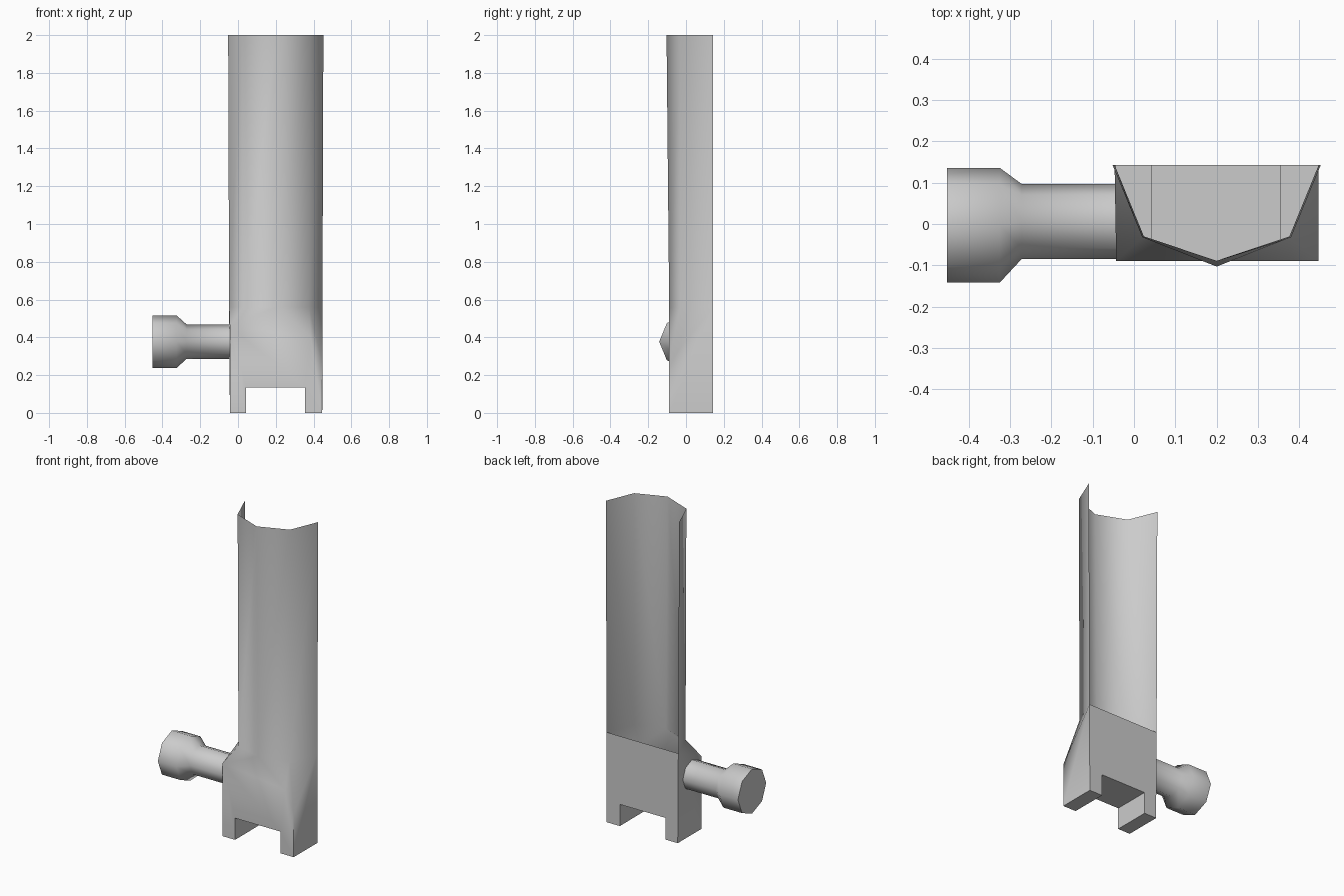
import bpy, bmesh
from math import radians, cos, sin, pi

if "Cube" in bpy.data.objects:
    bpy.data.objects.remove(bpy.data.objects["Cube"])

Y_BACK, Y_FRONT = 0.143, -0.089
Z_JOIN = 0.56                      # where the trough meets the foot block


def make(name, faces):
    """Build a smooth-by-angle mesh object from faces given as point lists."""
    bm = bmesh.new()
    for pts in faces:
        bm.faces.new([bm.verts.new(p) for p in pts])
    bmesh.ops.remove_doubles(bm, verts=bm.verts, dist=0.0005)
    bmesh.ops.recalc_face_normals(bm, faces=bm.faces)
    me = bpy.data.meshes.new(name)
    bm.to_mesh(me)
    bm.free()
    ob = bpy.data.objects.new(name, me)
    bpy.context.collection.objects.link(ob)
    bpy.ops.object.select_all(action='DESELECT')
    ob.select_set(True)
    bpy.context.view_layer.objects.active = ob
    bpy.ops.object.shade_smooth_by_angle(angle=radians(50))
    return ob


# half-octagon trough, open at the back, slightly wider at the top
low = [(-0.047, Y_BACK, Z_JOIN), (0.024, -0.03, Z_JOIN), (0.2, Y_FRONT, Z_JOIN),
       (0.376, -0.03, Z_JOIN), (0.447, Y_BACK, Z_JOIN)]
top = [(-0.052, Y_BACK, 2), (0.02, -0.032, 2), (0.2, -0.103, 2),
       (0.38, -0.032, 2), (0.452, Y_BACK, 2)]
faces = [[low[i], low[i + 1], top[i + 1], top[i]] for i in range(4)]

# hollow foot block: outline of the notched bottom, left to right
XL, XR = -0.043, 0.446
foot = [(XL, 0), (0.042, 0), (0.042, 0.135), (0.356, 0.135), (0.356, 0), (XR, 0)]
front = [(x, Y_FRONT, z) for x, z in foot]
back = [(x, Y_BACK, z) for x, z in foot]
left_top = (XL, Y_FRONT, 0.455)
right_mid = (0.385, Y_FRONT, 0.405)
right_top = (XR, Y_FRONT, 0.27)
faces += [[front[i], front[i + 1], back[i + 1], back[i]] for i in range(5)]
faces += [front + [right_top, right_mid, low[2], left_top],
          back + [low[4], low[0]],
          [front[0], left_top, low[0], back[0]],
          [front[5], back[5], low[4], right_top]]

# sloping transition facets between block and trough
faces += [[left_top, low[1], low[0]],
          [left_top, low[2], low[1]],
          [right_mid, low[3], low[2]],
          [right_mid, right_top, low[3]],
          [right_top, low[4], low[3]]]
make("trough_with_foot", faces)

# eight-sided side handle with a knob at its end
profile = [(-0.453, 0.139, -0.003), (-0.325, 0.139, -0.003),
           (-0.272, 0.091, 0.006), (XL, 0.091, 0.006)]
rings = [[(x, yc + r * cos(k * pi / 4), 0.377 + r * sin(k * pi / 4)) for k in range(8)]
         for x, r, yc in profile]
faces = [rings[0]]
for a, b in zip(rings, rings[1:]):
    faces += [[a[k], a[(k + 1) % 8], b[(k + 1) % 8], b[k]] for k in range(8)]
make("side_handle", faces)
